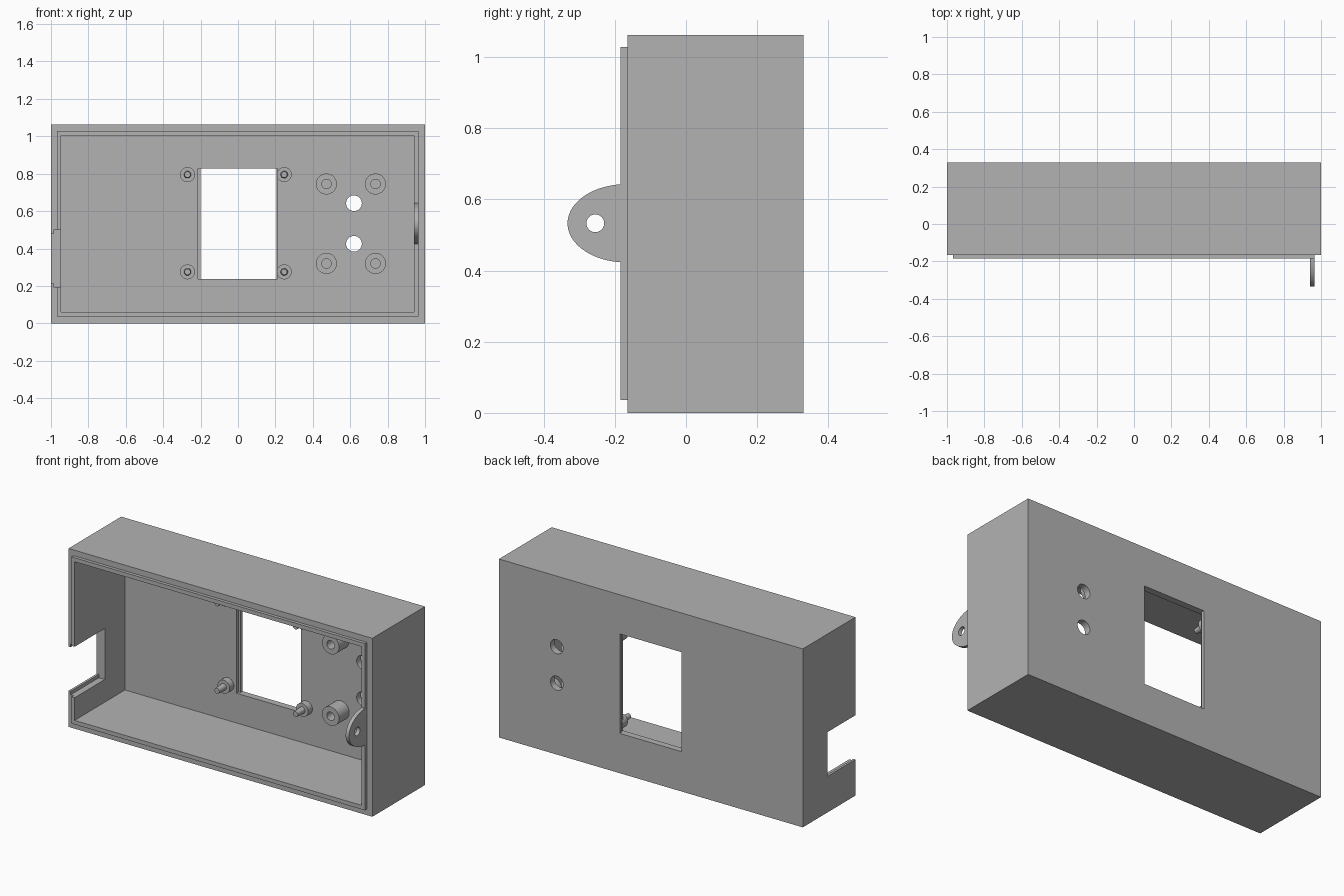
import bpy
import bmesh
from math import sin, cos, pi, radians
from mathutils import Matrix, Vector

cube = bpy.data.objects.get("Cube")
if cube:
    bpy.data.objects.remove(cube, do_unlink=True)

grey = bpy.data.materials.new("plain grey")
grey.use_nodes = True
colour = (0.45, 0.45, 0.45, 1)
grey.diffuse_color = colour
grey.node_tree.nodes["Principled BSDF"].inputs["Base Color"].default_value = colour

FRONT, BACK, FLOOR = -0.165, 0.33, 0.29
HEIGHT = 1.062


def finish(name, bm):
    bmesh.ops.recalc_face_normals(bm, faces=bm.faces[:])
    mesh = bpy.data.meshes.new(name)
    bm.to_mesh(mesh)
    bm.free()
    mesh.materials.append(grey)
    obj = bpy.data.objects.new(name, mesh)
    bpy.context.collection.objects.link(obj)
    return obj


def box(name, x, y, z):
    bm = bmesh.new()
    centre = Vector([(a + b) / 2 for a, b in (x, y, z)])
    size = [b - a for a, b in (x, y, z)]
    bmesh.ops.create_cube(bm, size=1, matrix=Matrix.Translation(centre) @ Matrix.Diagonal((*size, 1)))
    return finish(name, bm)


def rod(name, x, z, r, y0, y1, tip=None):
    """Round bar along y, with radius r at y0 and tip at y1."""
    bm = bmesh.new()
    turn = Matrix.Translation((x, (y0 + y1) / 2, z)) @ Matrix.Rotation(radians(90), 4, "X")
    bmesh.ops.create_cone(bm, cap_ends=True, segments=32, radius1=tip or r, radius2=r,
                          depth=abs(y1 - y0), matrix=turn)
    if y0 > y1:
        bmesh.ops.scale(bm, vec=(1, -1, 1), verts=bm.verts,
                        space=Matrix.Translation((-x, -(y0 + y1) / 2, -z)))
    return finish(name, bm)


def boolean(obj, tool, operation="DIFFERENCE"):
    mod = obj.modifiers.new("cut", "BOOLEAN")
    mod.operation, mod.object, mod.solver = operation, tool, "EXACT"
    bpy.context.view_layer.objects.active = obj
    bpy.ops.object.modifier_apply(modifier=mod.name)
    bpy.data.objects.remove(tool, do_unlink=True)


def smooth(obj):
    bpy.ops.object.select_all(action="DESELECT")
    obj.select_set(True)
    bpy.context.view_layer.objects.active = obj
    bpy.ops.object.shade_smooth_by_angle(angle=radians(35))


# Hollow case with a raised rim around the open front
case = box("case", (-1, 1), (FRONT, BACK), (0, HEIGHT))
boolean(case, box("rim", (-0.967, 0.964), (-0.184, 0), (0.036, 1.028)), "UNION")
boolean(case, box("cavity", (-0.947, 0.942), (-0.5, FLOOR), (0.06, 1.004)))

# Display window with a small step inside the back wall
boolean(case, box("window", (-0.2, 0.205), (0.2, 0.5), (0.237, 0.829)))
boolean(case, box("window_step", (-0.214, 0.212), (0.2, 0.31), (0.237, 0.829)))

# Stepped cable notch in the side wall
boolean(case, box("notch", (-1.1, -0.9), (-0.5, 0.1), (0.215, 0.478)))
boolean(case, box("notch_step", (-0.986, -0.9), (-0.5, 0.1), (0.195, 0.498)))

# Button holes
for z in (0.425, 0.642):
    boolean(case, rod("button_hole", 0.62, z, 0.042, 0.2, 0.5))
smooth(case)

# Hollow screw bosses
for x in (0.473, 0.735):
    for z in (0.32, 0.745):
        boss = rod("screw_boss", x, z, 0.056, 0.195, FLOOR + 0.01)
        boolean(boss, rod("bore", x, z, 0.025, 0.1, FLOOR))
        smooth(boss)

# Stepped locating pins at the window corners
for x in (-0.27, 0.247):
    for z in (0.275, 0.795):
        smooth(rod("pin_base", x, z, 0.04, 0.25, FLOOR + 0.01))
        smooth(rod("locating_pin", x, z, 0.016, 0.187, 0.26, tip=0.02))

# Rounded mounting tab with a hole
bm = bmesh.new()
angles = [pi / 2 + pi * i / 40 for i in range(41)]
outline = [bm.verts.new((0.942, -0.168 + 0.165 * cos(a), 0.533 + 0.11 * sin(a))) for a in angles]
face = bm.faces.new(outline)
side = bmesh.ops.extrude_face_region(bm, geom=[face])
bmesh.ops.translate(bm, vec=(0.022, 0, 0),
                    verts=[v for v in side["geom"] if isinstance(v, bmesh.types.BMVert)])
tab = finish("mounting_tab", bm)
bm = bmesh.new()
bmesh.ops.create_cone(bm, cap_ends=True, segments=32, radius1=0.025, radius2=0.025, depth=0.2,
                      matrix=Matrix.Translation((0.953, -0.255, 0.533)) @ Matrix.Rotation(radians(90), 4, "Y"))
boolean(tab, finish("tab_hole", bm))
smooth(tab)
